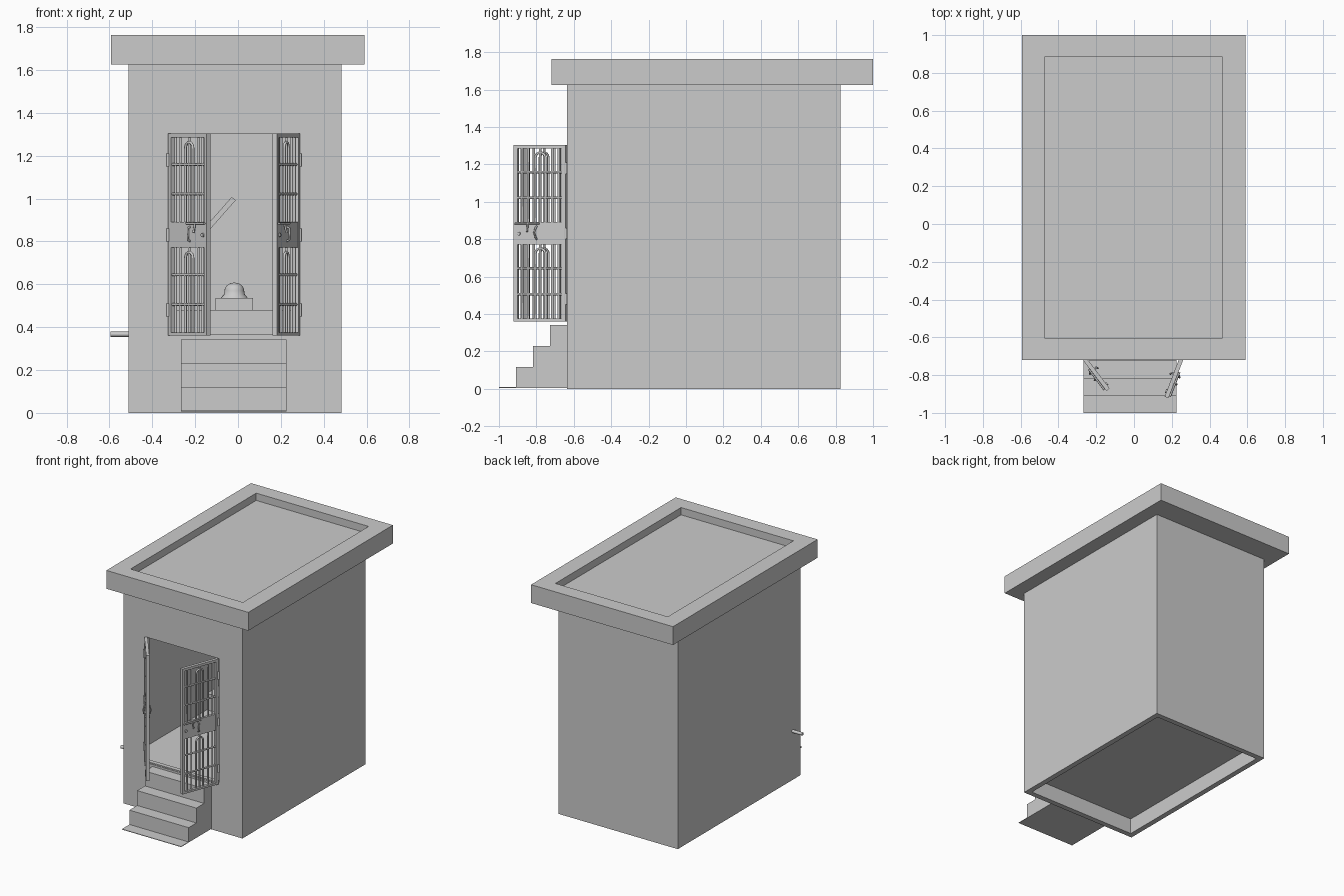
import bpy, bmesh, math
from mathutils import Matrix, Vector

if "Cube" in bpy.data.objects:
    bpy.data.objects.remove(bpy.data.objects["Cube"])


def add_mesh(name, bm, mat=None):
    if mat is not None:
        bmesh.ops.transform(bm, matrix=mat, verts=bm.verts)
    bmesh.ops.recalc_face_normals(bm, faces=bm.faces)
    me = bpy.data.meshes.new(name)
    bm.to_mesh(me)
    bm.free()
    ob = bpy.data.objects.new(name, me)
    bpy.context.collection.objects.link(ob)
    return ob


def boxes(name, ranges, mat=None):
    """One object from boxes given as (x0, x1, y0, y1, z0, z1)."""
    bm = bmesh.new()
    for x0, x1, y0, y1, z0, z1 in ranges:
        m = Matrix.Translation(((x0 + x1) / 2, (y0 + y1) / 2, (z0 + z1) / 2))
        m = m @ Matrix.Diagonal((x1 - x0, y1 - y0, z1 - z0, 1))
        bmesh.ops.create_cube(bm, size=1, matrix=m)
    return add_mesh(name, bm, mat)


def rods(name, paths, r, mat=None):
    """Round bars along point paths, turned into one mesh."""
    cu = bpy.data.curves.new(name, 'CURVE')
    cu.dimensions = '3D'
    cu.bevel_depth = r
    cu.bevel_resolution = 2
    cu.use_fill_caps = True
    for pts in paths:
        sp = cu.splines.new('POLY')
        sp.points.add(len(pts) - 1)
        for p, co in zip(sp.points, pts):
            p.co = (*co, 1)
    tmp = bpy.data.objects.new(name + "_path", cu)
    bpy.context.collection.objects.link(tmp)
    dg = bpy.context.evaluated_depsgraph_get()
    me = bpy.data.meshes.new_from_object(tmp.evaluated_get(dg))
    bpy.data.objects.remove(tmp)
    bm = bmesh.new()
    bm.from_mesh(me)
    bpy.data.meshes.remove(me)
    ob = add_mesh(name, bm, mat)
    smooth(ob)
    return ob


def smooth(ob):
    bpy.ops.object.select_all(action='DESELECT')
    ob.select_set(True)
    bpy.context.view_layer.objects.active = ob
    bpy.ops.object.shade_smooth_by_angle(angle=math.radians(50))


def cut(ob, *ranges):
    for rng in ranges:
        cutter = boxes("cutter", [rng])
        cutter.hide_render = True
        mod = ob.modifiers.new("cut", 'BOOLEAN')
        mod.operation = 'DIFFERENCE'
        mod.solver = 'EXACT'
        mod.object = cutter
        dg = bpy.context.evaluated_depsgraph_get()
        me = bpy.data.meshes.new_from_object(ob.evaluated_get(dg))
        ob.modifiers.clear()
        ob.data = me
        bpy.data.objects.remove(cutter)


# Hollow walls with doorway
walls = boxes("walls", [(-0.51, 0.482, -0.636, 0.826, 0, 1.625)])
cut(walls, (-0.47, 0.442, -0.596, 0.786, -0.5, 2),
    (-0.318, 0.288, -0.8, -0.5, 0.357, 1.302))

# Roof slab with sunken top
roof = boxes("roof", [(-0.592, 0.59, -0.72, 1.0, 1.625, 1.763)])
cut(roof, (-0.47, 0.466, -0.607, 0.888, 1.708, 2))

# Raised floor, back platform and door sill
boxes("floor", [(-0.475, 0.447, -0.60, 0.79, 0.118, 0.357)])
boxes("platform", [(-0.472, 0.444, 0.3, 0.788, 0.35, 0.48)])
boxes("sill", [(-0.318, 0.288, -0.632, -0.60, 0.35, 0.366)])

# Entrance steps, extruded side profile
prof = [(-0.63, 0.006), (-1.0, 0.006), (-1.0, 0.010), (-0.91, 0.010),
        (-0.91, 0.118), (-0.818, 0.118), (-0.818, 0.23), (-0.726, 0.23),
        (-0.726, 0.342), (-0.63, 0.342)]
bm = bmesh.new()
face = bm.faces.new([bm.verts.new((-0.267, y, z)) for y, z in prof])
ext = bmesh.ops.extrude_face_region(bm, geom=[face])
bmesh.ops.translate(bm, vec=(0.493, 0, 0),
                    verts=[v for v in ext["geom"] if isinstance(v, bmesh.types.BMVert)])
add_mesh("steps", bm)

# Pedestal with lathed dome
boxes("pedestal", [(-0.105, 0.07, 0.4, 0.575, 0.479, 0.537)])
dome = [(0.062, 0.536), (0.058, 0.543), (0.049, 0.552), (0.046, 0.57)]
dome += [(0.046 * math.cos(a), 0.57 + 0.038 * math.sin(a))
         for a in [math.pi / 12 * i for i in range(1, 7)]]
bm = bmesh.new()
vs = [bm.verts.new((r, 0, z)) for r, z in dome]
es = [bm.edges.new(e) for e in zip(vs, vs[1:])]
bmesh.ops.spin(bm, geom=vs + es, cent=(0, 0, 0), axis=(0, 0, 1),
               angle=2 * math.pi, steps=24)
bmesh.ops.remove_doubles(bm, verts=bm.verts, dist=0.0005)
smooth(add_mesh("dome", bm, Matrix.Translation((-0.017, 0.487, 0))))

# Slanted beam inside
a, b = Vector((-0.17, 0, 0.83)), Vector((-0.02, 0, 1.0))
d = b - a
m = Matrix.Translation((a + b) / 2 + Vector((0, 0.75, 0)))
m = m @ Matrix.Rotation(-math.atan2(d.z, d.x), 4, 'Y')
h = d.length / 2
boxes("slanted_beam", [(-h, h, -0.03, 0.03, -0.012, 0.012)], m)

# Drain pipe on the left wall
rods("drain_pipe", [[(-0.49, -0.54, 0.367), (-0.594, -0.54, 0.367)]], 0.012)

# Barred double doors: built with the hinge at the origin, extending along +x
W, Z0, Z1 = 0.298, 0.36, 1.304
T = 0.011
grilles = [(0.375, 0.772), (0.892, 1.285)]


def door(side, hinge, angle, mirror):
    mat = (Matrix.Translation(hinge) @ Matrix.Rotation(math.radians(angle), 4, 'Z')
           @ Matrix.Diagonal((mirror, 1, 1, 1)))
    # frame and solid middle panel
    boxes(side + "_door_frame", [
        (0, 0.022, -T, T, Z0, Z1), (W - 0.022, W, -T, T, Z0, Z1),
        (0.022, W - 0.022, -T, T, Z0, 0.375),
        (0.022, W - 0.022, -T, T, 1.285, Z1),
        (0.022, W - 0.022, -T * 0.8, T * 0.8, 0.772, 0.892)], mat)
    # upright bars, rails and centre arch
    paths = []
    c, r = W / 2, 0.029
    for z0, z1 in grilles:
        for x in (0.045, 0.08, c, W - 0.08, W - 0.045):
            paths.append([(x, 0, z0), (x, 0, z1)])
        for f in (0.33, 0.68):
            z = z0 + f * (z1 - z0)
            paths.append([(0.02, 0, z), (W - 0.02, 0, z)])
        zc = z1 - r - 0.022
        arc = [(c + r * math.cos(t), 0, zc + r * math.sin(t))
               for t in [math.pi * i / 10 for i in range(11)]]
        paths.append([(c + r, 0, z0)] + arc + [(c - r, 0, z0)])
    rods(side + "_door_bars", paths, 0.0065, mat)
    # handles on both faces
    x = W * 0.56
    rods(side + "_door_handles", [
        [(x, s * 0.005, 0.800), (x, s * 0.022, 0.808), (x + 0.008, s * 0.026, 0.835),
         (x, s * 0.022, 0.862), (x, s * 0.005, 0.870)] for s in (-1, 1)], 0.005, mat)
    # keyhole barrel and sliding bolt
    rods(side + "_door_lock", [[(W - 0.03, -0.017, 0.83), (W - 0.03, 0.017, 0.83)]],
         0.01, mat)
    rods(side + "_door_bolt", [
        [(W * 0.5, -0.016, 0.884), (W - 0.01, -0.016, 0.884)],
        [(W * 0.72, -0.016, 0.884), (W * 0.72, -0.026, 0.84)]], 0.005, mat)
    # hinge barrels
    rods(side + "_door_hinges", [[(0, -T, z), (0, -T, z + 0.06)]
                                 for z in (0.45, 0.80, 1.15)], 0.007, mat)


door("left", (-0.318, -0.640, 0), -52.7, 1)
door("right", (0.279, -0.640, 0), 69, -1)
